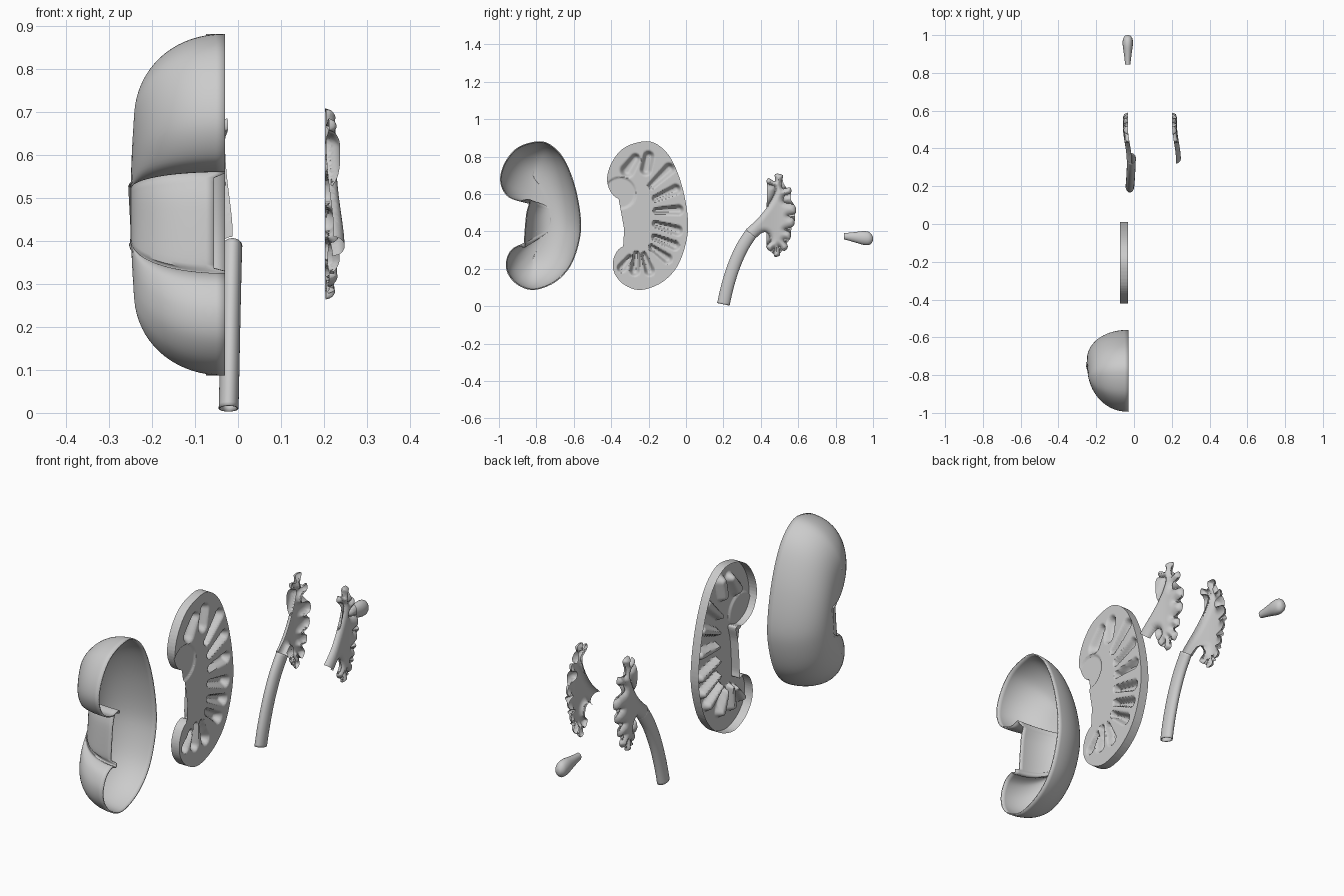
import bpy, bmesh, math
from mathutils import Vector

if "Cube" in bpy.data.objects:
    bpy.data.objects.remove(bpy.data.objects["Cube"])

# ---------- helpers ----------
def catmull(pts, n, closed):
    """Smooth curve through 2D points."""
    out, N = [], len(pts)
    for i in range(N if closed else N - 1):
        get = (lambda k: pts[k % N]) if closed else (lambda k: pts[max(0, min(N - 1, k))])
        a, b, c, d = [Vector(get(i + k)) for k in (-1, 0, 1, 2)]
        for j in range(n):
            t = j / n
            out.append(0.5 * (2*b + (c - a)*t + (2*a - 5*b + 4*c - d)*t*t + (3*b - a - 3*c + d)*t**3))
    if not closed:
        out.append(Vector(pts[-1]))
    return out

def finish(bm, name, thick=0):
    bmesh.ops.recalc_face_normals(bm, faces=bm.faces)
    me = bpy.data.meshes.new(name)
    bm.to_mesh(me)
    bm.free()
    ob = bpy.data.objects.new(name, me)
    bpy.context.collection.objects.link(ob)
    if thick:
        m = ob.modifiers.new("wall", 'SOLIDIFY')
        m.thickness = thick
        m.offset = -1
    return ob

def loft(name, rings, caps=(False, False), thick=0):
    """Bridge closed rings of equal length."""
    bm = bmesh.new()
    vs = [[bm.verts.new(p) for p in r] for r in rings]
    n = len(rings[0])
    for a, b in zip(vs, vs[1:]):
        for i in range(n):
            bm.faces.new((a[i], a[(i + 1) % n], b[(i + 1) % n], b[i]))
    if caps[0]:
        bm.faces.new(vs[0])
    if caps[1]:
        bm.faces.new(vs[-1])
    return finish(bm, name, thick)

def relief(name, outline, height, step, wall=None, thick=0):
    """Fill a YZ outline, dice it into a grid and push it along X."""
    bm = bmesh.new()
    bm.faces.new([bm.verts.new((0, p[0], p[1])) for p in outline])
    bmesh.ops.triangulate(bm, faces=bm.faces[:])
    for ax in (0, 1):
        lo, hi = min(p[ax] for p in outline), max(p[ax] for p in outline)
        for k in range(1, int((hi - lo) / step) + 1):
            co = Vector((0, 0, 0))
            co[ax + 1] = lo + k * step
            no = Vector((0, 1 - ax, ax))
            bmesh.ops.bisect_plane(bm, geom=bm.verts[:] + bm.edges[:] + bm.faces[:],
                                   plane_co=co, plane_no=no, dist=1e-5)
    for v in bm.verts:
        v.co.x = height(v.co.y, v.co.z)
    if wall is not None:
        edges = [e for e in bm.edges if e.is_boundary]
        ext = bmesh.ops.extrude_edge_only(bm, edges=edges)
        for g in ext['geom']:
            if isinstance(g, bmesh.types.BMVert):
                g.co.x = wall
    return finish(bm, name, thick)

def seg_dist(y, z, a, b):
    dy, dz = b[0] - a[0], b[1] - a[1]
    t = max(0, min(1, ((y - a[0])*dy + (z - a[1])*dz) / (dy*dy + dz*dz + 1e-12)))
    return math.hypot(y - a[0] - t*dy, z - a[1] - t*dz), t

def smooth(t):
    t = max(0, min(1, t))
    return t * t * (3 - 2 * t)

# ---------- kidney outline (y, z) ----------
KIDNEY = [(-.214, .882), (-.139, .855), (-.075, .78), (-.021, .642), (.009, .48), (.004, .358),
          (-.043, .219), (-.128, .128), (-.24, .087), (-.326, .112), (-.38, .171), (-.39, .24),
          (-.364, .30), (-.32, .325), (-.292, .318), (-.294, .358), (-.283, .49), (-.268, .565),
          (-.321, .561), (-.39, .594), (-.422, .674), (-.396, .77), (-.326, .85)]
outline = catmull(KIDNEY, 6, True)

# ---------- hollow outer half ----------
SHIFT = -.572
rings = []
for k in range(19):
    a = min(k / 18, .985) * math.pi / 2
    s, t = math.cos(a) ** .95, math.sin(a) ** .95
    ring = []
    for y, z in outline:
        hilum = -.33 < y < -.25 and .33 < z < .553
        rim = -.056 if hilum else -.03
        u = (z - .48) / .4
        qz = .48 + .2 * u
        qy = -.15 - .09 * u * u
        deep = -.25 + .008 * u * u
        ring.append((rim + (deep - rim) * t, qy + (y - qy) * s + SHIFT, qz + (z - qz) * s))
    rings.append(ring)
loft("outer_half_shell", rings, (False, True), .006)

# ---------- section plate with wells: (narrow end, bulb end, radii) ----------
WELLS = [((-.27, .79), (-.315, .725), .03, .043), ((-.20, .80), (-.215, .73), .035, .036),
         ((-.09, .735), (-.185, .645), .036, .022), ((-.055, .625), (-.165, .575), .032, .02),
         ((-.04, .515), (-.16, .51), .032, .02), ((-.045, .405), (-.165, .44), .032, .02),
         ((-.06, .325), (-.17, .37), .03, .018), ((-.10, .255), (-.185, .315), .032, .018),
         ((-.195, .19), (-.225, .275), .032, .018), ((-.275, .19), (-.265, .28), .032, .018),
         ((-.345, .205), (-.30, .262), .028, .017)]

def plate_height(y, z):
    depth = 0.0
    for a, b, r0, r1 in WELLS:
        d, t = seg_dist(y, z, a, b)
        r = r0 + (r1 - r0) * t
        depth = max(depth, .034 * smooth((1 - d / r) / .75))
    lobe = math.hypot(y + .353, z - .605) / .088
    depth = max(depth, .008 * smooth((1 - lobe) / .1))
    return -.032 - depth

relief("section_plate", outline, plate_height, .0065, wall=-.074)

# ---------- branched collecting funnel, in two halves (hundredths) ----------
FUNNEL = [(32, 41), (38, 46.5), (43.3, 53), (47, 59.4), (47.6, 63.6), (43.3, 65.8), (43.9, 68.5),
          (47.6, 66.8), (47.6, 70.6), (51.9, 70), (50.8, 65.8), (51.9, 62.6), (55.6, 63.6),
          (56.1, 60.4), (52.4, 58.8), (52.4, 55.6), (58, 54), (58.6, 49.7), (54.5, 48.3),
          (57.8, 46.5), (57.4, 42.8), (53, 41), (55.8, 39.2), (55.6, 35.8), (52.4, 35.5),
          (54.5, 32), (52.4, 29.4), (49.7, 32), (50.3, 27.3), (47, 26.7), (47.4, 31), (45, 29.4),
          (42.8, 32), (45.3, 34.8), (44.4, 38.5), (41.2, 39.5), (37.4, 36.5)]
funnel = catmull([(y / 100, z / 100) for y, z in FUNNEL], 4, False)
sides = list(zip(funnel, funnel[1:]))      # the ureter end stays open

def funnel_height(base, sign):
    def h(y, z):
        d = min(seg_dist(y, z, a, b)[0] for a, b in sides)
        k = min(1, d / .034)
        mid = .02 * smooth((.52 - y) / .18)
        return base + mid + sign * .026 * math.sqrt(max(0, 1 - (1 - k) ** 2))
    return h

relief("funnel_inner_half", funnel, funnel_height(-.033, -1), .005)
relief("funnel_outer_half", funnel, funnel_height(.202, 1), .005)

# ---------- ureter tube ----------
path = catmull([(.2, .01), (.22, .1), (.254, .21), (.298, .31), (.347, .388)], 6, False)
rings = []
for i, p in enumerate(path):
    d = (path[min(i + 1, len(path) - 1)] - path[max(i - 1, 0)]).normalized()
    cx = -.022 + .009 * i / (len(path) - 1)
    rings.append([(cx + .023 * math.sin(a), p[0] + d[1] * .034 * math.cos(a), p[1] - d[0] * .034 * math.cos(a))
                  for a in [2 * math.pi * j / 32 for j in range(32)]])
loft("ureter_tube", rings, thick=.003)

# ---------- loose pyramid drop: (y, radius) ----------
prof = catmull([(.845, .017), (.87, .021), (.91, .029), (.95, .037), (.98, .034), (.996, .018), (1.0, .003)], 4, False)
rings = []
for y, r in prof:
    cz = .374 - .09 * (y - .845)
    rings.append([(-.033 + min(r * .65 + .003, r) * math.sin(a), y, cz + r * math.cos(a))
                  for a in [2 * math.pi * j / 28 for j in range(28)]])
loft("pyramid_drop", rings, (True, True))

# ---------- smooth shading ----------
for ob in bpy.context.scene.objects:
    ob.select_set(True)
    bpy.context.view_layer.objects.active = ob
bpy.ops.object.shade_smooth_by_angle(angle=math.radians(45))
